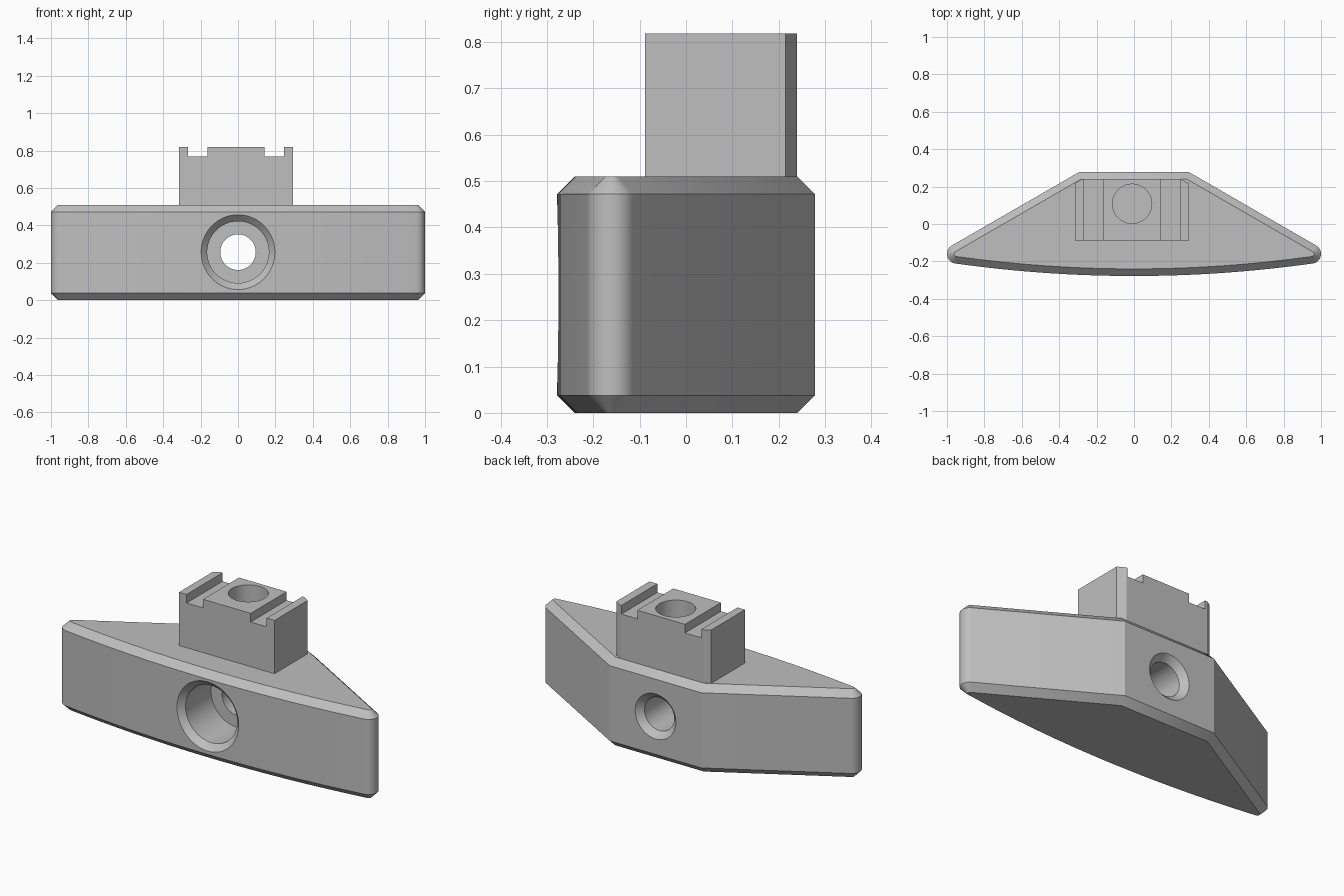
import bpy, bmesh, math
from mathutils import Vector

cube = bpy.data.objects.get("Cube")
if cube:
    bpy.data.objects.remove(cube, do_unlink=True)

grey = bpy.data.materials.new("plain grey")
grey.use_nodes = True
GREY = (0.52, 0.52, 0.52, 1)
grey.diffuse_color = GREY
grey.node_tree.nodes["Principled BSDF"].inputs["Base Color"].default_value = GREY


def make_object(name, bm):
    bmesh.ops.recalc_face_normals(bm, faces=bm.faces)
    mesh = bpy.data.meshes.new(name)
    bm.to_mesh(mesh)
    bm.free()
    mesh.materials.append(grey)
    obj = bpy.data.objects.new(name, mesh)
    bpy.context.collection.objects.link(obj)
    return obj


def loft(rings):
    """Closed solid through a list of rings with equal point counts."""
    bm = bmesh.new()
    loops = [[bm.verts.new(p) for p in ring] for ring in rings]
    count = len(loops[0])
    for low, high in zip(loops, loops[1:]):
        for i in range(count):
            j = (i + 1) % count
            bm.faces.new((low[i], low[j], high[j], high[i]))
    bm.faces.new(loops[0])
    bm.faces.new(loops[-1])
    return bm


def turned_cutter(name, centre, axis, profile, sides=64):
    """Round cutter: profile holds (radius, distance along axis)."""
    turn = Vector((0, 0, 1)).rotation_difference(Vector(axis))
    rings = []
    for radius, dist in profile:
        angles = [2 * math.pi * i / sides for i in range(sides)]
        rings.append([Vector(centre) + turn @ Vector(
            (radius * math.cos(a), radius * math.sin(a), dist)) for a in angles])
    cutter = make_object(name, loft(rings))
    cutter.hide_render = True
    return cutter


def cut(obj, cutter):
    bpy.context.view_layer.objects.active = obj
    mod = obj.modifiers.new("cut", "BOOLEAN")
    mod.operation = "DIFFERENCE"
    mod.solver = "EXACT"
    mod.object = cutter
    bpy.ops.object.modifier_apply(modifier=mod.name)


def smooth(obj):
    bpy.ops.object.select_all(action="DESELECT")
    obj.select_set(True)
    bpy.context.view_layer.objects.active = obj
    bpy.ops.object.shade_smooth_by_angle(angle=math.radians(22))


# Body: bowed front, rounded tips, tapered back, chamfered top and bottom
BACK, FRONT, HEIGHT, CHAMFER = 0.278, -0.278, 0.51, 0.038
TIP = Vector((0.948, -0.16))
TIP_R, BOW_R = 0.052, 6.84


def outline(inset):
    right = [(0.293 - inset * math.tan(math.radians(15)), BACK - inset)]
    end = math.asin(TIP.x / (BOW_R - TIP_R))
    start, stop = math.radians(60), end - math.pi / 2
    for i in range(13):
        a = start + (stop - start) * i / 12
        r = TIP_R - inset
        right.append((TIP.x + r * math.cos(a), TIP.y + r * math.sin(a)))
    for i in range(1, 16):
        a = end * (1 - i / 16)
        r = BOW_R - inset
        right.append((r * math.sin(a), FRONT + BOW_R - r * math.cos(a)))
    middle = [(0, FRONT + inset)]
    return right + middle + [(-x, y) for x, y in reversed(right)]


levels = [(CHAMFER, 0), (0, CHAMFER), (0, HEIGHT - CHAMFER), (CHAMFER, HEIGHT)]
body = make_object("body", loft(
    [[(x, y, z) for x, y in outline(inset)] for inset, z in levels]))

# Mounting block: grooved top profile run from front to back
LOW, FLOOR, TOP = 0.5, 0.768, 0.818
profile = [(-0.315, LOW), (-0.315, TOP), (-0.267, TOP), (-0.267, FLOOR),
           (-0.162, FLOOR), (-0.162, TOP), (0.143, TOP), (0.143, FLOOR),
           (0.245, FLOOR), (0.245, TOP), (0.295, TOP), (0.295, LOW)]
bm = loft([[(x, y, z) for x, z in profile] for y in (-0.088, 0.24)])
# Trim the rear corners to follow the tapered back
for corner, side in ((0.252, 1), (-0.28, -1)):
    geom = bm.verts[:] + bm.edges[:] + bm.faces[:]
    result = bmesh.ops.bisect_plane(
        bm, geom=geom, plane_co=(corner, 0.24, 0),
        plane_no=(side * 0.5, 0.866, 0), clear_outer=True)
    edges = [e for e in result["geom_cut"] if isinstance(e, bmesh.types.BMEdge)]
    bmesh.ops.holes_fill(bm, edges=edges, sides=0)
block = make_object("mounting_block", bm)

# Stepped bolt hole from front to back, countersunk at both ends
bolt_hole = turned_cutter("bolt_hole_cutter", (0, 0, 0.257), (0, 1, 0), [
    (0.235, FRONT - 0.035), (0.165, FRONT + 0.035), (0.165, -0.01),
    (0.095, -0.01), (0.095, BACK - 0.035), (0.165, BACK + 0.035)])
# Blind hole in the top of the block
top_hole = turned_cutter("top_hole_cutter", (-0.01, 0.108, 0), (0, 0, 1),
                         [(0.105, 0.45), (0.105, 0.9)])
cut(body, bolt_hole)
cut(body, top_hole)
cut(block, top_hole)
for cutter in (bolt_hole, top_hole):
    bpy.data.objects.remove(cutter, do_unlink=True)
smooth(body)
smooth(block)
